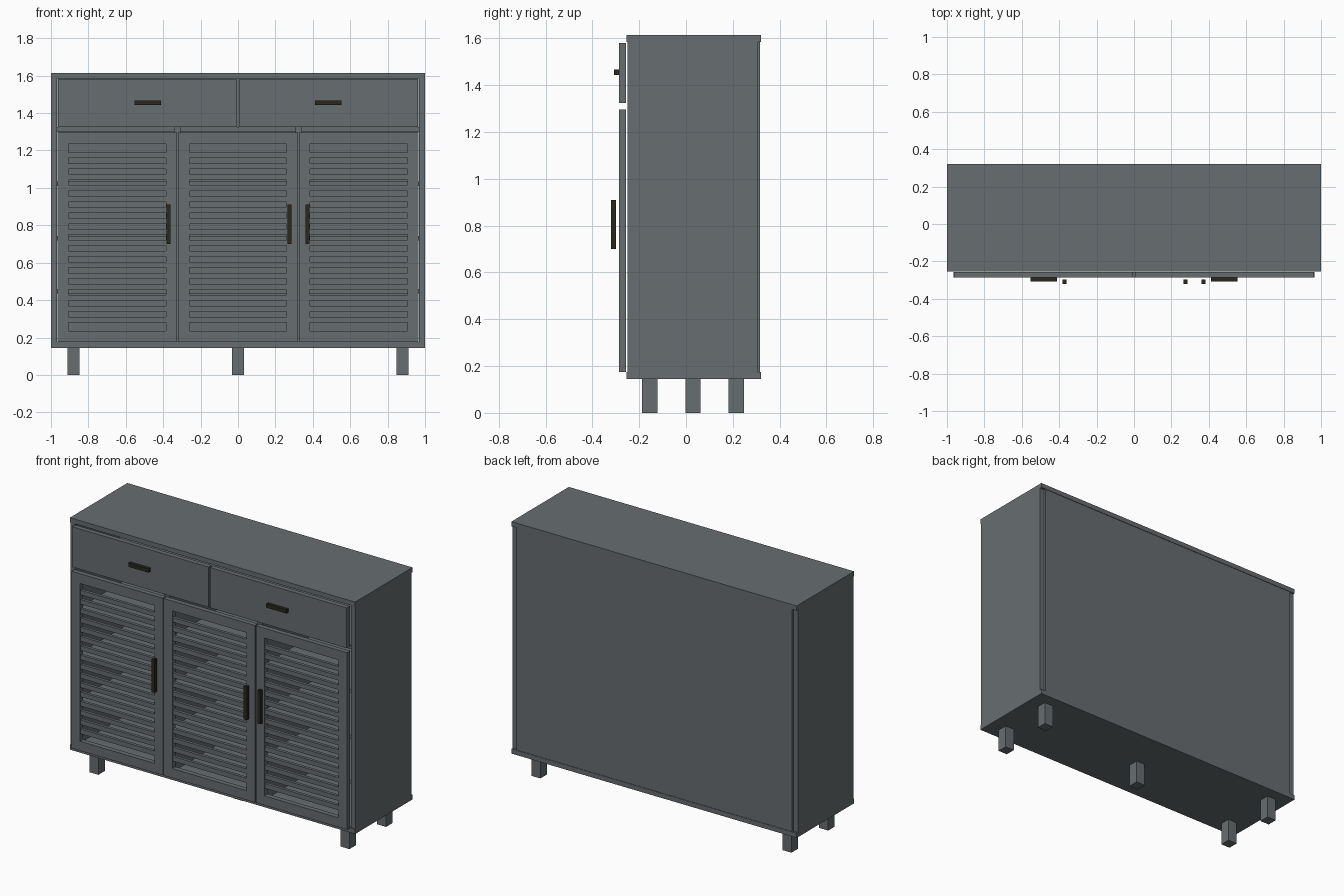
import bpy, bmesh

old = bpy.data.objects.get("Cube")
if old:
    bpy.data.objects.remove(old, do_unlink=True)


def material(name, rgb):
    m = bpy.data.materials.new(name)
    m.use_nodes = True
    m.diffuse_color = (*rgb, 1)
    m.node_tree.nodes["Principled BSDF"].inputs["Base Color"].default_value = (*rgb, 1)
    return m


GREY = material("slate grey paint", (0.135, 0.153, 0.162))
BRONZE = material("dark bronze", (0.023, 0.02, 0.012))


def finish(name, bm, mat):
    bmesh.ops.recalc_face_normals(bm, faces=bm.faces)
    mesh = bpy.data.meshes.new(name)
    bm.to_mesh(mesh)
    bm.free()
    mesh.materials.append(mat)
    ob = bpy.data.objects.new(name, mesh)
    bpy.context.collection.objects.link(ob)
    return ob


def box(name, x, y, z, mat=GREY):
    """Box from (min, max) pairs on each axis."""
    bm = bmesh.new()
    bmesh.ops.create_cube(bm, size=1)
    for v in bm.verts:
        for i, (lo, hi) in enumerate((x, y, z)):
            v.co[i] = lo if v.co[i] < 0 else hi
    return finish(name, bm, mat)


def frame(name, x, y, z, hole_x, hole_z):
    """Rectangular frame made as a ring of faces, extruded backwards."""
    bm = bmesh.new()

    def loop(a, b):
        return [bm.verts.new((px, y[0], pz)) for px, pz in
                ((a[0], b[0]), (a[1], b[0]), (a[1], b[1]), (a[0], b[1]))]

    outer, inner = loop(x, z), loop(hole_x, hole_z)
    ring = []
    for i in range(4):
        j = (i + 1) % 4
        ring.append(bm.faces.new((outer[i], outer[j], inner[j], inner[i])))
    ext = bmesh.ops.extrude_face_region(bm, geom=ring, use_keep_orig=True)
    moved = [g for g in ext["geom"] if isinstance(g, bmesh.types.BMVert)]
    bmesh.ops.translate(bm, verts=moved, vec=(0, y[1] - y[0], 0))
    return finish(name, bm, GREY)


# Carcass
FRONT, BACK = -0.255, 0.32
box("top_board", (-1, 1), (FRONT, BACK), (1.585, 1.615))
box("bottom_board", (-1, 1), (FRONT, BACK), (0.145, 0.175))
box("back_panel", (-0.966, 0.966), (0.295, 0.317), (0.175, 1.585))
for side, s in (("right", -1), ("left", 1)):
    box(side + "_side_panel", sorted((s, s * 0.968)), (-0.25, 0.308), (0.175, 1.585))
    box(side + "_divider", (s * 0.325 - 0.018, s * 0.325 + 0.018),
        (-0.25, 0.295), (0.175, 1.325))

# Shelves inside
for i, z in enumerate((0.447, 0.732, 1.022)):
    box(f"shelf_{i + 1}", (-0.968, 0.968), (-0.22, 0.295), (z - 0.012, z + 0.012))
box("drawer_deck", (-0.968, 0.968), (-0.24, 0.295), (1.3, 1.325))

# Drawers with bar handles
for side, s in (("right", -1), ("left", 1)):
    box(side + "_drawer_front", sorted((s * 0.006, s * 0.963)),
        (-0.287, -0.256), (1.325, 1.58))
    box(side + "_drawer_handle", sorted((s * 0.413, s * 0.554)),
        (-0.307, -0.287), (1.443, 1.467), BRONZE)

# Louvred doors with upright handles
DOORS = (("right", -0.646, 0.275), ("middle", 0, 0.275), ("left", 0.646, -0.275))
for name, cx, handle in DOORS:
    hole = (cx - 0.26, cx + 0.26)
    frame(name + "_door_frame", (cx - 0.32, cx + 0.32), (-0.287, -0.256),
          (0.175, 1.297), hole, (0.235, 1.235))
    slats = box(name + "_door_slats", hole, (-0.281, -0.262), (0.28, 0.31))
    arr = slats.modifiers.new("repeat", "ARRAY")
    arr.count = 16
    arr.use_relative_offset = False
    arr.use_constant_offset = True
    arr.constant_offset_displace = (0, 0, 0.0587)
    hx = cx + handle
    box(name + "_door_handle", (hx - 0.011, hx + 0.011),
        (-0.32, -0.298), (0.7, 0.91), BRONZE)

# Legs: four corners and one in the centre
for name, x, y in (("front_right", -0.88, -0.154), ("front_left", 0.88, -0.154),
                   ("back_right", -0.88, 0.214), ("back_left", 0.88, 0.214),
                   ("centre", 0, 0.03)):
    box(name + "_leg", (x - 0.032, x + 0.032), (y - 0.033, y + 0.033), (0, 0.145))
